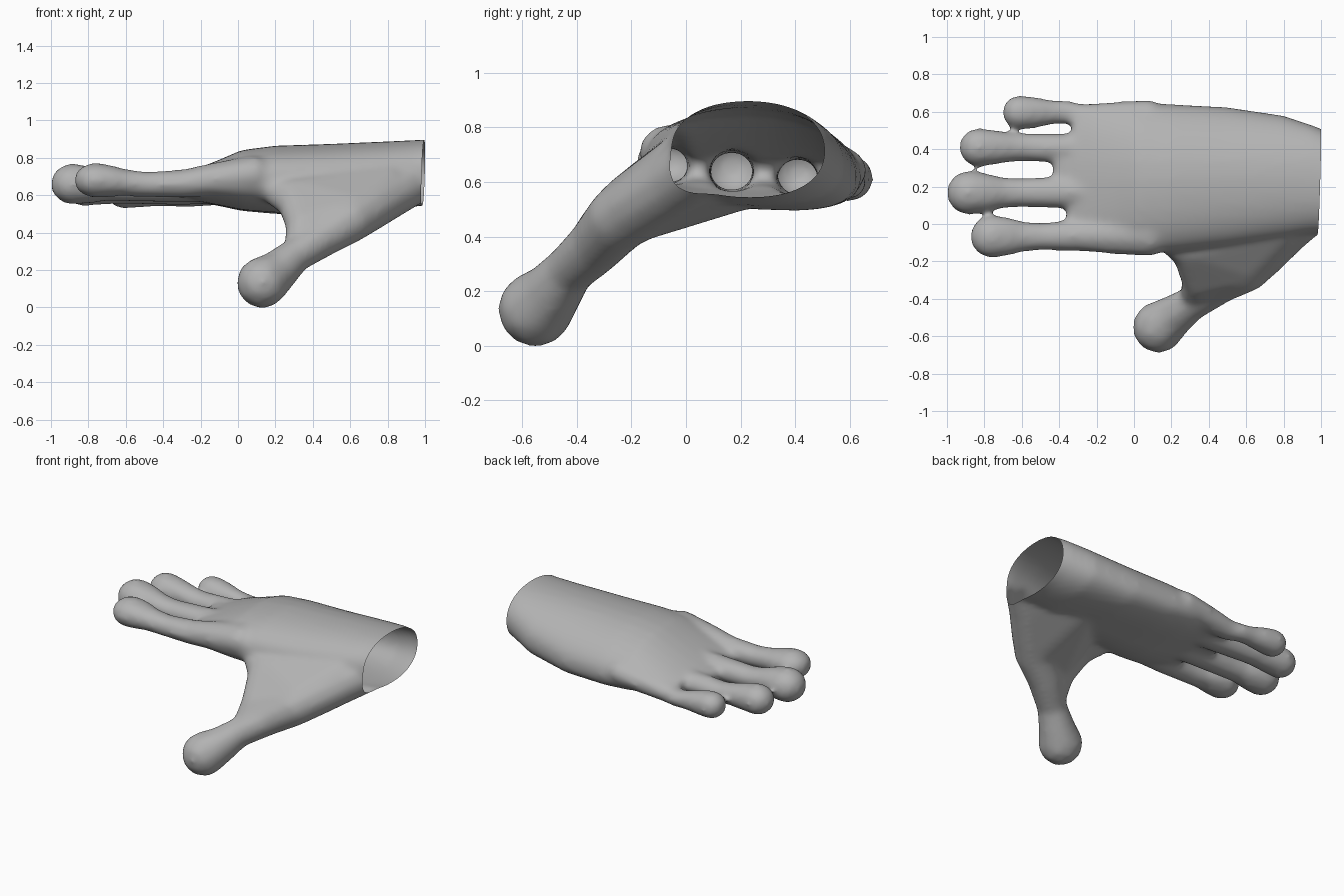
import bpy, bmesh, math
from mathutils import Vector

if "Cube" in bpy.data.objects:
    bpy.data.objects.remove(bpy.data.objects["Cube"])

bm = bmesh.new()


def hull(balls, flat=1.0):
    """Convex skin around balls given as (x, y, z, radius), flattened in z."""
    tmp = bmesh.new()
    for x, y, z, r in balls:
        got = bmesh.ops.create_icosphere(tmp, subdivisions=2, radius=r)
        bmesh.ops.scale(tmp, verts=got["verts"], vec=(1, 1, flat))
        bmesh.ops.translate(tmp, verts=got["verts"], vec=(x, y, z))
    got = bmesh.ops.convex_hull(tmp, input=tmp.verts[:])
    loose = {v for v in got["geom_interior"] + got["geom_unused"]
             if isinstance(v, bmesh.types.BMVert)}
    bmesh.ops.delete(tmp, geom=list(loose), context='VERTS')
    me = bpy.data.meshes.new("part")
    tmp.to_mesh(me)
    tmp.free()
    bm.from_mesh(me)
    bpy.data.meshes.remove(me)


def limb(balls, flat=1.0):
    """Chain of tapered capsules."""
    for a, b in zip(balls, balls[1:]):
        hull([a, b], flat)


def loft(sections, n=32):
    """Closed body from (x, y_min, y_max, z_min, z_max, drop at the far edge)."""
    rings = []
    for x, y0, y1, z0, z1, drop in sections:
        ring = []
        for i in range(n):
            t = math.tau * i / n
            c, s = math.cos(t), math.sin(t)
            c = math.copysign(abs(c) ** 0.9, c)
            s = math.copysign(abs(s) ** 0.9, s)
            y = (y0 + y1) / 2 + (y1 - y0) / 2 * c
            z = (z0 + z1) / 2 + (z1 - z0) / 2 * s - drop * max(c, 0) ** 1.6
            ring.append(bm.verts.new((x, y, z)))
        rings.append(ring)
    for a, b in zip(rings, rings[1:]):
        for i in range(n):
            j = (i + 1) % n
            bm.faces.new((a[i], a[j], b[j], b[i]))
    bm.faces.new(rings[0][::-1])
    bm.faces.new(rings[-1])


# Palm and wrist
loft([(1.06, -0.05, 0.485, 0.55, 0.90, 0.0),
      (0.95, -0.055, 0.53, 0.54, 0.895, 0.01),
      (0.80, -0.08, 0.58, 0.515, 0.888, 0.04),
      (0.50, -0.12, 0.625, 0.50, 0.875, 0.07),
      (0.20, -0.15, 0.642, 0.505, 0.865, 0.07),
      (0.02, -0.16, 0.646, 0.52, 0.842, 0.06),
      (-0.10, -0.158, 0.643, 0.545, 0.79, 0.045),
      (-0.22, -0.145, 0.637, 0.568, 0.742, 0.035),
      (-0.33, -0.10, 0.60, 0.605, 0.70, 0.03)])

# Fingers: tip x, y, z, radius, root y, neck radius, tip flatness
for tx, ty, tz, tr, ry, nr, tf in [(-0.763, -0.067, 0.680, 0.118, -0.060, 0.080, 0.82),
                                   (-0.885, 0.167, 0.660, 0.121, 0.170, 0.084, 0.94),
                                   (-0.833, 0.410, 0.640, 0.106, 0.400, 0.079, 0.95),
                                   (-0.615, 0.597, 0.615, 0.094, 0.570, 0.066, 0.95)]:
    neck = tx + 0.27
    limb([(tx, ty, tz, tr),
          (tx + 0.08, ty, tz - 0.005, tr * 0.90),
          (tx + 0.17, ty, tz - 0.014, nr * 1.03)], tf)
    limb([(tx + 0.17, ty, tz - 0.014, nr * 1.03),
          (neck, ty, tz - 0.022, nr * 0.96),
          (-0.28, ry, tz - 0.018, nr * 1.10),
          (-0.12, ry, tz + 0.005, nr * 1.28),
          (0.08, ry, tz + 0.03, nr * 1.45)], 0.9)

# Webs between neighbouring fingers
for x, y, z in [(-0.32, 0.06, 0.65), (-0.39, 0.29, 0.64), (-0.28, 0.50, 0.625)]:
    hull([(x, y - 0.05, z, 0.045), (x, y + 0.05, z, 0.045),
          (-0.1, y - 0.05, z, 0.07), (-0.1, y + 0.05, z, 0.07)])

# Thumb
limb([(0.13, -0.552, 0.133, 0.142),
      (0.20, -0.50, 0.185, 0.118),
      (0.30, -0.43, 0.275, 0.095),
      (0.45, -0.325, 0.372, 0.108),
      (0.60, -0.245, 0.465, 0.124),
      (0.71, -0.14, 0.535, 0.128),
      (0.82, -0.03, 0.605, 0.13),
      (0.96, 0.09, 0.69, 0.13)])

# Web between thumb and palm
hull([(0.33, -0.39, 0.31, 0.085), (0.60, -0.23, 0.48, 0.115), (0.345, -0.30, 0.44, 0.092)])
hull([(0.345, -0.30, 0.44, 0.092), (0.29, -0.13, 0.60, 0.095),
      (0.60, -0.22, 0.49, 0.125), (0.80, 0.0, 0.64, 0.14)])
hull([(0.29, -0.13, 0.60, 0.095), (0.21, -0.09, 0.62, 0.085),
      (0.33, -0.20, 0.53, 0.085), (0.5, 0.0, 0.62, 0.1)])

# Fleshy base of the thumb under the palm
hull([(0.60, -0.20, 0.475, 0.105), (0.62, 0.0, 0.545, 0.10), (0.42, -0.02, 0.565, 0.09),
      (0.85, 0.05, 0.605, 0.09), (0.58, 0.24, 0.60, 0.095), (0.40, -0.22, 0.47, 0.09)])

me = bpy.data.meshes.new("hand")
bm.to_mesh(me)
bm.free()
hand = bpy.data.objects.new("hand", me)
bpy.context.collection.objects.link(hand)
bpy.context.view_layer.objects.active = hand
hand.select_set(True)

# Fuse the parts into one soft skin
rm = hand.modifiers.new("fuse", 'REMESH')
rm.mode = 'VOXEL'
rm.voxel_size = 0.016
sm = hand.modifiers.new("soften", 'SMOOTH')
sm.factor = 0.5
sm.iterations = 18
for m in ("fuse", "soften"):
    bpy.ops.object.modifier_apply(modifier=m)

# Open the wrist
bm = bmesh.new()
bm.from_mesh(hand.data)
bmesh.ops.bisect_plane(bm, geom=bm.verts[:] + bm.edges[:] + bm.faces[:],
                       plane_co=Vector((0.99, 0.22, 0.72)),
                       plane_no=Vector((1, -0.03, -0.03)), clear_outer=True)
bm.to_mesh(hand.data)
bm.free()

grey = bpy.data.materials.new("grey skin")
grey.diffuse_color = (0.45, 0.45, 0.45, 1)
grey.use_nodes = True
grey.node_tree.nodes["Principled BSDF"].inputs["Base Color"].default_value = grey.diffuse_color
hand.data.materials.clear()
hand.data.materials.append(grey)
bpy.ops.object.shade_smooth()
